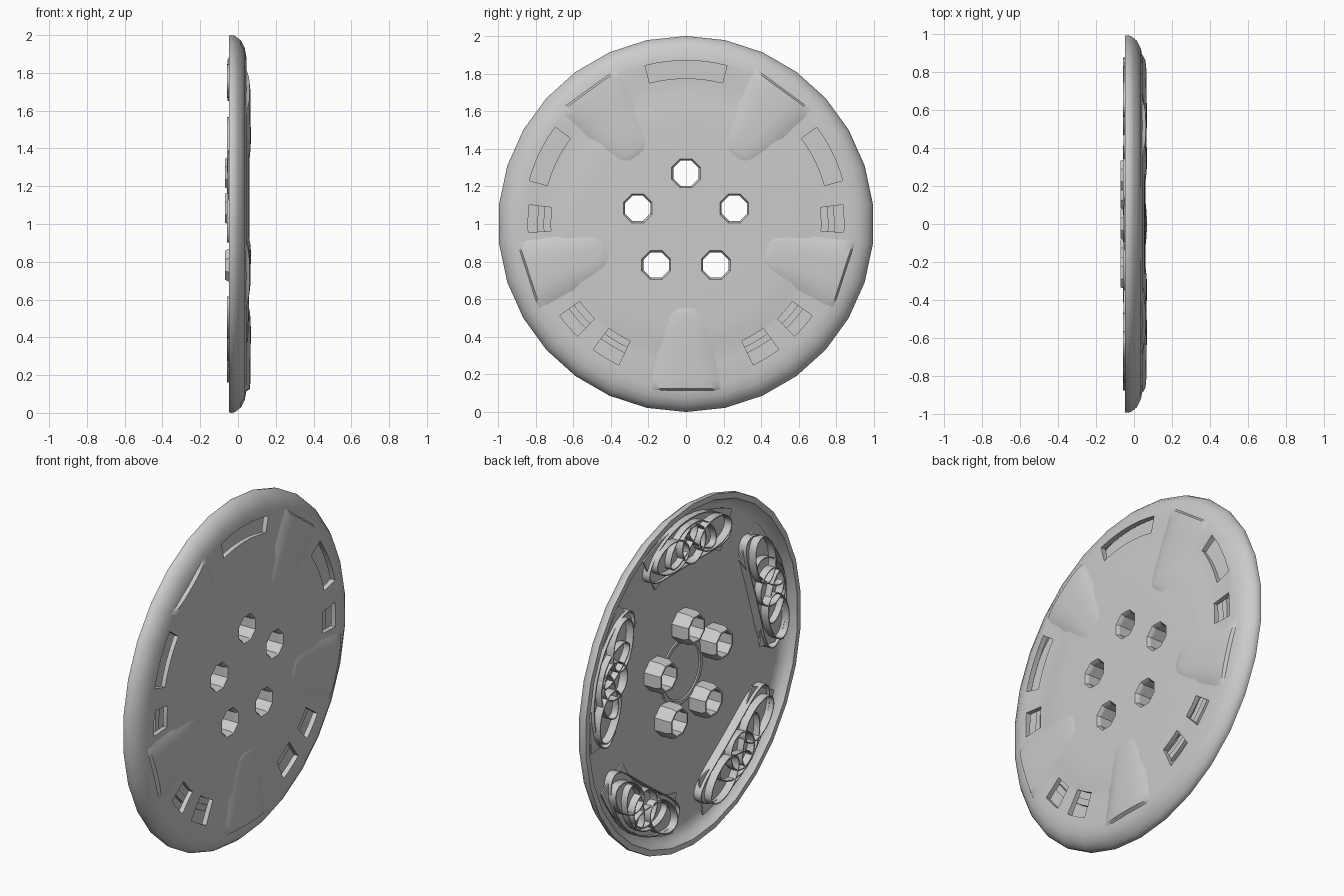
import bpy, bmesh, math
from math import sin, cos, radians, pi

if "Cube" in bpy.data.objects:
    bpy.data.objects.remove(bpy.data.objects["Cube"])

# Wheel cover: the axle runs along x, the outer face looks towards +x, centre at z = 1
FRONT = [(0, .06), (.3, .06), (.55, .058), (.64, .054), (.69, .046), (.76, .044),
         (.88, .045), (.93, .036), (.97, .016), (.993, -.012), (1, -.03)]
BACK = [(.998, -.047), (.965, -.048), (.95, -.02), (.92, .006), (.88, .014),
        (.7, .02), (.6, .029), (.3, .03), (0, .03)]


def pt(deg, r, x):
    a = radians(deg)
    return (x, r * cos(a), 1 + r * sin(a))


def local(deg, t, r, x):
    # t is sideways and r is outwards along direction deg
    a = radians(deg)
    return (x, r * cos(a) - t * sin(a), 1 + r * sin(a) + t * cos(a))


def surf(r):
    for (r0, x0), (r1, x1) in zip(FRONT, FRONT[1:]):
        if r <= r1:
            return x0 + (x1 - x0) * (r - r0) / (r1 - r0)
    return -.03


def finish(name, bm, smooth=True):
    bmesh.ops.remove_doubles(bm, verts=bm.verts, dist=1e-5)
    bmesh.ops.recalc_face_normals(bm, faces=bm.faces)
    me = bpy.data.meshes.new(name)
    bm.to_mesh(me)
    bm.free()
    ob = bpy.data.objects.new(name, me)
    bpy.context.collection.objects.link(ob)
    bpy.ops.object.select_all(action='DESELECT')
    ob.select_set(True)
    bpy.context.view_layer.objects.active = ob
    if smooth:
        bpy.ops.object.shade_smooth_by_angle(angle=radians(35))
    return ob


def skin(bm, rings, wrap_rows=False, wrap_cols=True):
    # join rows of points with quads
    vs = [[bm.verts.new(p) for p in row] for row in rings]
    n, m = len(vs), len(vs[0])
    for i in range(n if wrap_rows else n - 1):
        for j in range(m if wrap_cols else m - 1):
            a, b = vs[i], vs[(i + 1) % n]
            bm.faces.new((a[j], a[(j + 1) % m], b[(j + 1) % m], b[j]))
    return vs


def sector(bm, deg, half, r0, r1, x0, x1, n=8):
    # solid arc-shaped block
    rows = []
    for i in range(n + 1):
        a = deg - half + 2 * half * i / n
        rows.append([pt(a, r0, x0), pt(a, r1, x0), pt(a, r1, x1), pt(a, r0, x1)])
    vs = skin(bm, rows)
    bm.faces.new(vs[0])
    bm.faces.new(vs[-1])


def lug_ring(deg, rad, x, n=8):
    c = pt(deg, .27, 0)
    return [(x, c[1] + rad * cos(2 * pi * (k + .5) / n), c[2] + rad * sin(2 * pi * (k + .5) / n))
            for k in range(n)]


LUGS = [90 + 72 * k for k in range(5)]
PETALS = [-90 + 72 * k for k in range(5)]

# Dished disc with rolled rim
bm = bmesh.new()
skin(bm, [[pt(90 + 12 * k, r, x) for k in range(30)] for r, x in FRONT + BACK])
bmesh.ops.remove_doubles(bm, verts=bm.verts, dist=1e-5)
bmesh.ops.dissolve_degenerate(bm, edges=bm.edges, dist=1e-6)
disc = finish("cover_disc", bm, False)

# Cutters: vent windows (mirrored left and right) and lug holes
windows = [(90, 14.5, .775, .87), (154, 10.5, .765, .865), (178, 5, .72, .84),
           (221, 5, .70, .83), (239, 5.5, .69, .83)]
windows += [(180 - a, h, p, q) for a, h, p, q in windows[1:]]
bm = bmesh.new()
for a, h, p, q in windows:
    sector(bm, a, h, p, q, -.06, .12)
for a in LUGS:
    vs = skin(bm, [lug_ring(a, .073, -.1), lug_ring(a, .073, .045),
                   lug_ring(a, .084, .061), lug_ring(a, .084, .1)])
    bm.faces.new(vs[0])
    bm.faces.new(vs[-1])
cutter = finish("cutter", bm, False)
cutter.hide_render = True
mod = disc.modifiers.new("openings", 'BOOLEAN')
mod.operation, mod.solver, mod.object = 'DIFFERENCE', 'EXACT', cutter
bpy.ops.object.select_all(action='DESELECT')
disc.select_set(True)
bpy.context.view_layer.objects.active = disc
bpy.ops.object.modifier_apply(modifier="openings")
bpy.data.objects.remove(cutter)
bpy.ops.object.shade_smooth_by_angle(angle=radians(35))

# Hollow lug bosses on the back
bm = bmesh.new()
for a in LUGS:
    skin(bm, [lug_ring(a, r, x) for r, x in
              [(.073, .04), (.073, -.07), (.083, -.07), (.095, -.045), (.095, .04)]],
         wrap_rows=True)
finish("lug_bosses", bm)

# Raised tapering petals on the face
shape = [(.44, .035, 0), (.452, .065, .005), (.48, .09, .009), (.55, .115, .013), (.65, .145, .018),
         (.75, .17, .025), (.83, .188, .025), (.875, .197, .02), (.89, .2, -.006)]
bm = bmesh.new()
for a in PETALS:
    rows = []
    for r, w, h in shape:
        row = []
        for j in range(-6, 7):
            v = j / 6
            t = w * v
            base = surf(math.hypot(t, r)) - .003
            row.append(local(a, t, r, base + h * (1 - abs(v) ** 3)))
        rows.append(row)
    skin(bm, rows, wrap_cols=False)
finish("face_petals", bm)

# Floors closing the windows from behind
bm = bmesh.new()
for a in LUGS:
    sector(bm, a, 27, .67, .9, -.012, -.004, 10)
finish("window_floors", bm)

# Stepped tabs inside the small windows
bm = bmesh.new()
for a, h, p, q in windows:
    if h < 6:
        sector(bm, a, h + .5, p + .035, p + .07, -.006, .018, 3)
finish("window_tabs", bm)


def ribbon(bm, deg, c_ang, c_r, half_ang, half_r, tilt, x0, x1, th=.006, n=24):
    # thin standing oval wall, bent to follow the rim
    rows = []
    for k in range(n):
        u = 2 * pi * k / n
        row = []
        for d, x in ((0, x0), (0, x1), (-th, x1), (-th, x0)):
            e, f = (half_ang + d) * cos(u), (half_r + d) * sin(u)
            s, r = e * cos(tilt) - f * sin(tilt), e * sin(tilt) + f * cos(tilt)
            row.append(pt(deg + math.degrees(c_ang + s / c_r), c_r + r, x))
        rows.append(row)
    skin(bm, rows, wrap_rows=True)


# Oval spring clips and pocket walls on the back
bm = bmesh.new()
for a in LUGS:
    ribbon(bm, a, 0, .775, .39, .135, 0, .022, -.03, n=36)
    ribbon(bm, a, 0, .76, .11, .11, 0, -.005, -.055)
    for s in (-1, 1):
        ribbon(bm, a, s * .25, .78, .15, .09, s * .3, -.005, -.058)
        ribbon(bm, a, s * .12, .79, .15, .07, -s * .5, -.005, -.05)
finish("retaining_clips", bm)

# Shallow ring on the middle of the back
bm = bmesh.new()
skin(bm, [[pt(15 * k, r, x) for k in range(24)] for r, x in
          [(.16, .032), (.17, .024), (.19, .024), (.2, .032)]])
finish("back_ring", bm)
